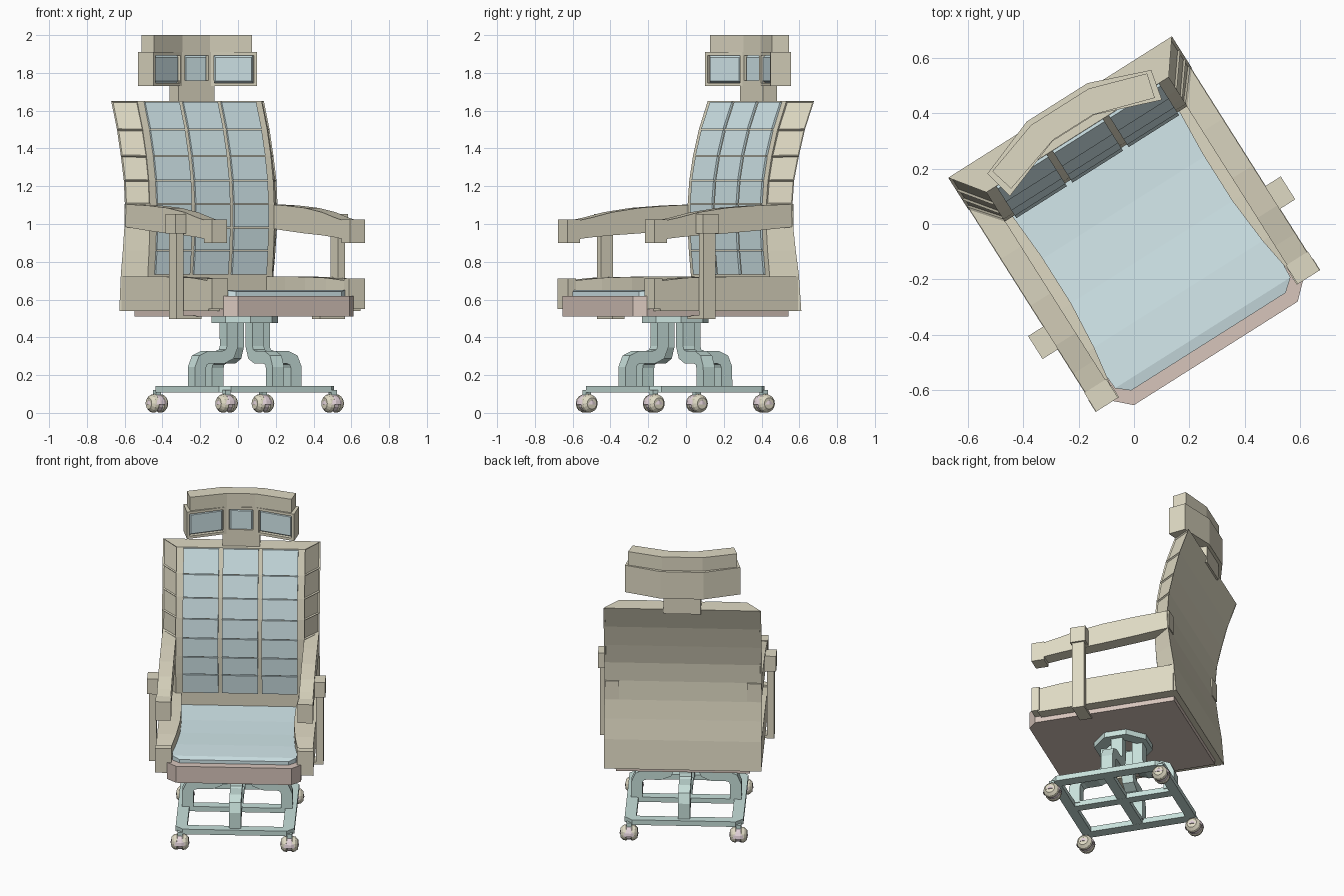
import bpy, bmesh, math
from mathutils import Matrix, Vector

if "Cube" in bpy.data.objects:
    bpy.data.objects.remove(bpy.data.objects["Cube"])

ROT = Matrix.Rotation(math.radians(32.3), 4, 'Z')   # whole chair is turned about z
CB = -0.067                                          # depth centre of the foot frame


def mat(name, rgb):
    m = bpy.data.materials.new(name)
    m.diffuse_color = (*rgb, 1)
    m.use_nodes = True
    m.node_tree.nodes["Principled BSDF"].inputs["Base Color"].default_value = m.diffuse_color
    return m


BEIGE = mat("beige", (.74, .70, .55))
BLUE = mat("pale_blue", (.66, .82, .85))
BROWN = mat("brown", (.68, .56, .50))
TEAL = mat("teal", (.58, .75, .71))
PINK = mat("pink", (.76, .64, .69))


class Part:
    """Collects closed lofts into one mesh object."""

    def __init__(self, name, *mats):
        self.name, self.mats, self.bm = name, mats, bmesh.new()

    def loft(self, rings, closed=False):
        vs = [[self.bm.verts.new(p) for p in r] for r in rings]
        n = len(vs[0])
        pairs = list(zip(vs, vs[1:]))
        if closed:
            pairs.append((vs[-1], vs[0]))
        for a, b in pairs:
            for i in range(n):
                j = (i + 1) % n
                self.bm.faces.new((a[i], a[j], b[j], b[i]))
        if not closed:
            self.bm.faces.new(vs[0][::-1])
            self.bm.faces.new(vs[-1])
        self.bm.normal_update()
        return self

    def prism(self, outline, z0, z1):
        return self.loft([[(x, y, z) for x, y in outline] for z in (z0, z1)])

    def box(self, x0, x1, y0, y1, z0, z1):
        return self.prism([(x0, y0), (x1, y0), (x1, y1), (x0, y1)], z0, z1)

    def done(self, smooth=False):
        bmesh.ops.recalc_face_normals(self.bm, faces=self.bm.faces)
        self.bm.transform(ROT)
        me = bpy.data.meshes.new(self.name)
        self.bm.to_mesh(me)
        self.bm.free()
        for m in self.mats:
            me.materials.append(m)
        if smooth:
            for p in me.polygons:
                p.use_smooth = True
        ob = bpy.data.objects.new(self.name, me)
        bpy.context.collection.objects.link(ob)
        return ob


# back shell: trapezoid section following a front and a rear curve, inset wing panels
Z = [.54, .73, .86, .98, 1.105, 1.23, 1.36, 1.5, 1.65]
VF = [.27, .265, .252, .245, .245, .255, .278, .315, .37]
VB = [.42, .405, .385, .37, .365, .375, .405, .443, .5]
back = Part("back_shell", BEIGE)
back.loft([[(-.478, b, z), (-.39, f + .012, z), (.39, f + .012, z), (.478, b, z)]
           for z, f, b in zip(Z, VF, VB)])
bmesh.ops.recalc_face_normals(back.bm, faces=back.bm.faces)
wings = [f for f in back.bm.faces
         if abs(f.normal.x) > .5 and f.calc_center_median().z > 1.1]
bmesh.ops.inset_individual(back.bm, faces=wings, thickness=.008, depth=-.008)
back.done()

# blue back panels in three columns
pads = Part("back_panels", BLUE)
for c in (-.24, 0, .24):
    for k in range(1, 8):
        rings = []
        for z, f in ((Z[k] + .003, VF[k]), (Z[k + 1] - .003, VF[k + 1])):
            rings.append([(c - .108, f, z), (c + .108, f, z),
                          (c + .108, f + .025, z), (c - .108, f + .025, z)])
        pads.loft(rings)
pads.done()

# neck and headrest
Part("neck", BEIGE).box(-.113, .113, .41, .5, 1.62, 1.76).done()
HEAD = [(-.325, .325), (-.09, .41), (.09, .41), (.325, .325),
        (.35, .437), (.13, .52), (-.13, .52), (-.35, .437)]
head = Part("headrest", BEIGE, BLUE).prism(HEAD, 1.73, 1.91)
bmesh.ops.recalc_face_normals(head.bm, faces=head.bm.faces)
front = [f for f in head.bm.faces if f.normal.y < -.7]
bmesh.ops.inset_individual(head.bm, faces=front, thickness=.024, depth=0)
bmesh.ops.inset_individual(head.bm, faces=front, thickness=.001, depth=-.022)
bmesh.ops.inset_individual(head.bm, faces=front, thickness=.014, depth=.014)
for f in front:
    f.material_index = 1
    for e in f.edges:
        for g in e.link_faces:
            g.material_index = 1
head.done()
Part("headrest_cap", BEIGE).prism(
    [(x * .945, .425 + (y - .425) * .8) for x, y in HEAD], 1.91, 2.0).done()

# seat base and cushion
Part("seat_base", BROWN).prism(
    [(-.35, -.553), (.35, -.553), (.406, -.5), (.406, .385), (-.406, .385), (-.406, -.5)],
    .51, .62).done()
Part("seat_cushion", BLUE).loft(
    [[(-w, v, .6), (w, v, .6), (w, v, z), (-w, v, z)] for v, w, z in
     ((-.503, .33, .642), (-.465, .375, .65), (-.3, .385, .65), (-.12, .385, .643),
      (.07, .385, .64), (.29, .385, .645))]).done()

# side rails, arms and arm posts, mirrored
for s, side in ((-1, "left"), (1, "right")):
    rail = Part(side + "_side_rail", BEIGE)
    rail.loft([[(s * i, v, .54), (s * .476, v, .54), (s * .476, v, zt), (s * i, v, zt)]
               for v, i, zt in ((.4, .355, .722), (.25, .355, .722), (.08, .345, .722),
                                (-.12, .345, .72), (-.3, .36, .715), (-.46, .385, .7))])
    rail.box(s * .38, s * .48, -.5, -.45, .55, .712)
    rail.done()

    arm = Part(side + "_arm", BEIGE)
    arm.loft([[(s * .388, v, a), (s * .474, v, a), (s * .474, v, b), (s * .388, v, b)]
              for v, a, b in ((.375, .985, 1.105), (.15, .965, 1.098), (-.05, .95, 1.085),
                              (-.22, .94, 1.062), (-.34, .93, 1.035), (-.43, .92, 1.018))])
    arm.box(s * .384, s * .478, -.5, -.42, .9, 1.024)
    arm.done()

    post = Part(side + "_arm_post", BEIGE)
    post.box(s * .484, s * .528, -.225, -.15, .5, 1.0)
    post.box(s * .42, s * .54, -.236, -.138, .95, 1.052)
    post.box(s * .37, s * .528, -.225, -.15, .498, .515)
    post.done()

# octagonal mounting ring under the seat
ring = Part("mount_ring", TEAL)
ring.loft([[(r * math.cos(a), CB + r * math.sin(a), z)
            for r, z in ((.1, .475), (.178, .475), (.178, .512), (.1, .512))]
           for a in (math.pi / 8 + k * math.pi / 4 for k in range(8))], closed=True)
ring.done()

# four S-shaped legs
PATH = [Vector(p) for p in ((.1, .49), (.1, .35), (.116, .311), (.155, .295),
                            (.245, .295), (.284, .279), (.3, .24), (.3, .13))]
legs = Part("curved_legs", TEAL)
for k in range(4):
    ca, sa = math.cos(k * math.pi / 2), math.sin(k * math.pi / 2)
    rings = []
    for i, p in enumerate(PATH):
        a = PATH[max(i - 1, 0)]
        b = PATH[min(i + 1, len(PATH) - 1)]
        d = (b - a).normalized()
        n = Vector((-d.y, d.x)) * .034
        rings.append([((p.x + o * n.x) * ca - w * sa, CB + (p.x + o * n.x) * sa + w * ca,
                       p.y + o * n.y) for o, w in ((-1, -.036), (1, -.036), (1, .036), (-1, .036))])
    legs.loft(rings)
legs.done()

# foot frame: square with chamfered corners and a cross
foot = Part("foot_frame", TEAL)
for s in (-1, 1):
    foot.prism([(s * x, CB + y) for x, y in ((.29, -.36), (.315, -.36), (.36, -.315),
                                             (.36, .315), (.315, .36), (.29, .36))], .108, .142)
    foot.box(-.29, .29, CB + s * .3, CB + s * .36, .108, .142)
    foot.box(-.03, .03, CB, CB + s * .3, .108, .142)
    foot.box(0, s * .29, CB - .03, CB + .03, .109, .141)
foot.done()


# casters: twin wheels with a domed hood and a stem
def disc_rings(cx, cy, cz, steps, n=14):
    return [[(cx + x, cy + r * math.cos(t * math.tau / n), cz + r * math.sin(t * math.tau / n))
             for t in range(n)] for x, r in steps]


wheels = Part("caster_wheels", BEIGE)
hoods = Part("caster_hoods", PINK)
stems = Part("caster_stems", TEAL)
for su in (-1, 1):
    for sv in (-1, 1):
        x, y = su * .332, CB + sv * .345
        for s in (-1, 1):
            wheels.loft(disc_rings(x, y, .05, [(s * .012, .046), (s * .018, .05),
                                               (s * .036, .046), (s * .052, .03)]))
        dome = [(.058 * math.cos(a), .045 + .053 * math.sin(a))
                for a in (0, .4, .8, 1.2, 1.5)]
        hoods.loft([[(x + r * math.cos(t * math.tau / 14), y + r * math.sin(t * math.tau / 14), z)
                     for t in range(14)] for r, z in dome])
        hoods.loft(disc_rings(x, y, .05, [(-.011, .044), (.011, .044)]))
        stems.box(x - .016, x + .016, y - .016, y + .016, .09, .12)
wheels.done()
hoods.done()
stems.done()
